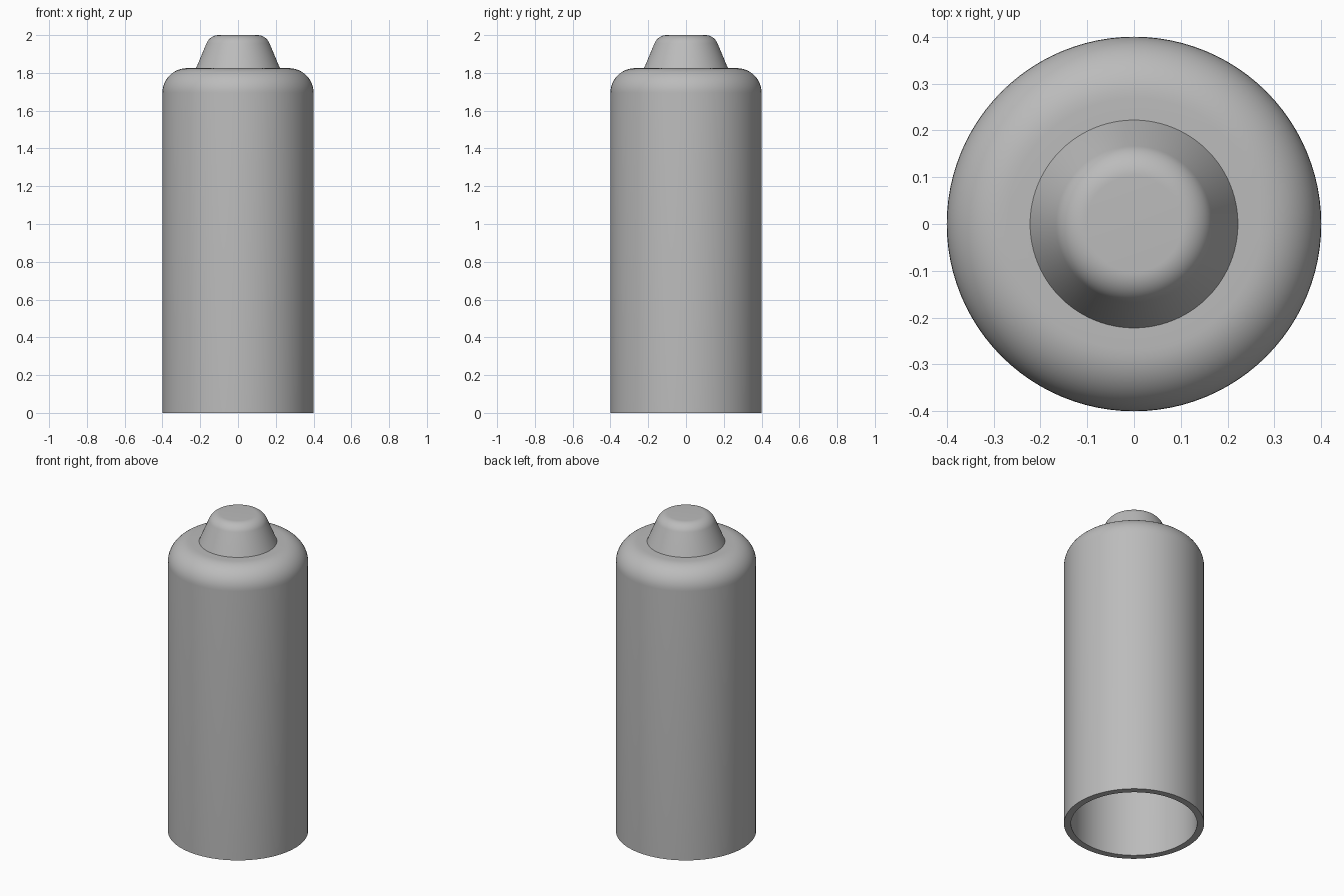
import bpy, bmesh, math

SEGMENTS = 96
WALL = 0.04

cube = bpy.data.objects.get("Cube")
if cube:
    bpy.data.objects.remove(cube, do_unlink=True)

grey = bpy.data.materials.new("plain grey")
grey.use_nodes = True
colour = (0.5, 0.5, 0.5, 1)
grey.diffuse_color = colour
grey.node_tree.nodes["Principled BSDF"].inputs["Base Color"].default_value = colour


def arc(cx, cz, radius, start, end, steps=12):
    """Points of a rounded corner, angles in degrees."""
    angles = [math.radians(start + (end - start) * i / steps) for i in range(steps + 1)]
    return [(cx + radius * math.cos(a), cz + radius * math.sin(a)) for a in angles]


def half_section(inset):
    """Profile from the open base up to the axis, inset by the wall thickness."""
    slant = 22.6  # tilt of the neck's side
    shoulder = arc(0.27, 1.695, 0.13 - inset, 0, 90)
    neck_foot = (0.222 - inset * 0.67, 1.825 - inset)
    cap = arc(0.102, 1.93, 0.07 - inset, slant, 90)
    return [(0.4 - inset, 0)] + shoulder + [neck_foot] + cap + [(0, 2 - inset)]


# Hollow bottle shell: outer skin, then inner skin back to the open base
profile = half_section(0) + half_section(WALL)[::-1]
bm = bmesh.new()
rings = []
for r, z in profile:
    if r == 0:
        rings.append([bm.verts.new((0, 0, z))])
    else:
        rings.append([bm.verts.new((r * math.cos(math.tau * i / SEGMENTS),
                                    r * math.sin(math.tau * i / SEGMENTS), z))
                      for i in range(SEGMENTS)])

for low, high in zip(rings, rings[1:] + rings[:1]):
    if len(low) == 1 and len(high) == 1:
        continue
    for i in range(SEGMENTS):
        j = (i + 1) % SEGMENTS
        if len(high) == 1:
            bm.faces.new((low[i], low[j], high[0]))
        elif len(low) == 1:
            bm.faces.new((low[0], high[j], high[i]))
        else:
            bm.faces.new((low[i], low[j], high[j], high[i]))
bmesh.ops.recalc_face_normals(bm, faces=bm.faces[:])

mesh = bpy.data.meshes.new("bottle_shell")
bm.to_mesh(mesh)
bm.free()
mesh.materials.append(grey)
bottle = bpy.data.objects.new("bottle_shell", mesh)
bpy.context.collection.objects.link(bottle)

# Smooth curves with crisp neck and base edges
bpy.ops.object.select_all(action="DESELECT")
bottle.select_set(True)
bpy.context.view_layer.objects.active = bottle
bpy.ops.object.shade_smooth_by_angle(angle=math.radians(30))
